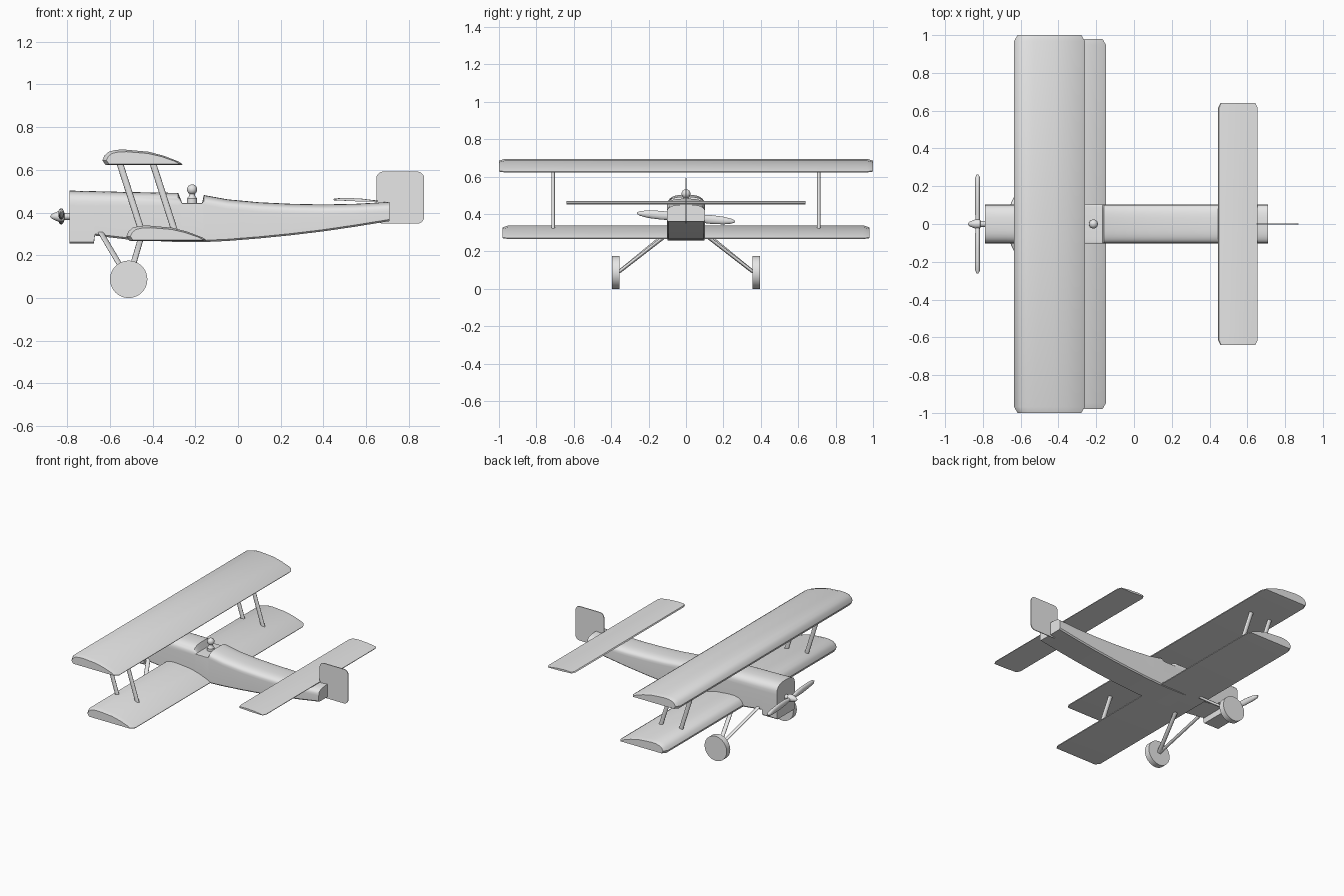
import bpy, bmesh, math
from mathutils import Vector

if "Cube" in bpy.data.objects:
    bpy.data.objects.remove(bpy.data.objects["Cube"])

grey = bpy.data.materials.new("plain_grey")
grey.diffuse_color = (0.8, 0.8, 0.8, 1)
grey.use_nodes = True
grey.node_tree.nodes["Principled BSDF"].inputs["Base Color"].default_value = grey.diffuse_color


def finish(name, bm, angle=35):
    bmesh.ops.recalc_face_normals(bm, faces=bm.faces)
    mesh = bpy.data.meshes.new(name)
    bm.to_mesh(mesh)
    bm.free()
    mesh.materials.append(grey)
    ob = bpy.data.objects.new(name, mesh)
    bpy.context.collection.objects.link(ob)
    bpy.ops.object.select_all(action='DESELECT')
    ob.select_set(True)
    bpy.context.view_layer.objects.active = ob
    bpy.ops.object.shade_smooth_by_angle(angle=math.radians(angle))
    return ob


def loft(name, rings, angle=35):
    """Skin a list of closed rings and cap both ends."""
    bm = bmesh.new()
    vs = [[bm.verts.new(p) for p in r] for r in rings]
    n = len(vs[0])
    for a, b in zip(vs, vs[1:]):
        for i in range(n):
            j = (i + 1) % n
            bm.faces.new((a[i], a[j], b[j], b[i]))
    bm.faces.new(vs[0])
    bm.faces.new(vs[-1])
    return finish(name, bm, angle)


def circle(n):
    return [(math.cos(2 * math.pi * i / n), math.sin(2 * math.pi * i / n)) for i in range(n)]


def rod(name, a, b, rx, ry):
    """Strut with an oval horizontal section."""
    return loft(name, [[(p[0] + rx * c, p[1] + ry * s, p[2]) for c, s in circle(12)] for p in (a, b)], 50)


def lathe(name, profile, origin, axis, n=24):
    """Turned part: profile holds (distance along axis, radius)."""
    rings = []
    for d, r in profile:
        ring = []
        for c, s in circle(n):
            v = {'x': (d, r * c, r * s), 'y': (r * c, d, r * s), 'z': (r * c, r * s, d)}[axis]
            ring.append(Vector(origin) + Vector(v))
        rings.append(ring)
    return loft(name, rings)


# Fuselage: square-bottomed, round-topped sections (x, bottom, top, arch height)
stations = [
    (-0.79, 0.255, 0.503, 0.07), (-0.675, 0.255, 0.50, 0.07), (-0.67, 0.292, 0.50, 0.07),
    (-0.50, 0.272, 0.496, 0.065), (-0.28, 0.262, 0.492, 0.06), (-0.262, 0.262, 0.446, 0.003),
    (-0.168, 0.262, 0.446, 0.003), (-0.16, 0.262, 0.482, 0.045), (-0.05, 0.267, 0.462, 0.045),
    (0.10, 0.279, 0.448, 0.045), (0.25, 0.294, 0.441, 0.045), (0.40, 0.312, 0.438, 0.045),
    (0.55, 0.334, 0.441, 0.045), (0.71, 0.36, 0.45, 0.045)]


def fuselage_ring(x, bottom, top, arch):
    w = 0.102
    ring = [(x, -w + 0.008, bottom), (x, w - 0.008, bottom), (x, w, bottom + 0.008)]
    for i in range(17):
        t = math.pi * i / 16
        c, s = math.cos(t), math.sin(t)
        ring.append((x, w * math.copysign(abs(c) ** 0.7, c), top - arch + arch * abs(s) ** 0.7))
    return ring + [(x, -w, bottom + 0.008)]


loft("fuselage", [fuselage_ring(*s) for s in stations], 40)

# Wings: one cambered profile with bevelled tips
profile = [(-0.62, 0.622), (-0.635, 0.645), (-0.625, 0.668), (-0.605, 0.685), (-0.57, 0.694),
           (-0.53, 0.695), (-0.42, 0.685), (-0.35, 0.667), (-0.28, 0.64), (-0.26, 0.627), (-0.262, 0.622)]


def wing(name, half_span, dx, dz):
    rings = []
    for y, k in ((-half_span, 0.9), (-half_span + 0.032, 1), (half_span - 0.032, 1), (half_span, 0.9)):
        rings.append([(-0.45 + (x + 0.45) * k + dx, y, 0.645 + (z - 0.645) * (2 * k - 1 if k < 1 else 1) + dz)
                      for x, z in profile])
    loft(name, rings, 30)


wing("upper_wing", 1.0, 0, 0)
wing("lower_wing", 0.98, 0.112, -0.356)

# Tailplane: thin cambered slab with clipped corners
tail = [(0.445, 0.458), (0.45, 0.466), (0.50, 0.469), (0.58, 0.465), (0.655, 0.456), (0.655, 0.452), (0.55, 0.453)]
loft("tailplane", [[(0.55 + (x - 0.55) * k, y, z) for x, z in tail]
                   for y, k in ((-0.64, 0.88), (-0.615, 1), (0.615, 1), (0.64, 0.88))])

# Rudder: thin plate with rounded corners
outline = []
for cx, cz, start in ((0.84, 0.56, 0), (0.68, 0.56, 90), (0.68, 0.38, 180), (0.84, 0.38, 270)):
    for i in range(6):
        a = math.radians(start + 18 * i)
        outline.append((cx + 0.032 * math.cos(a), cz + 0.032 * math.sin(a)))
loft("rudder", [[(x, y, z) for x, z in outline] for y in (-0.003, 0.003)])

# Wing struts, undercarriage legs and wheels on both sides
for side, s in (("left", -1), ("right", 1)):
    rod(side + "_front_wing_strut", (-0.555, s * 0.71, 0.635), (-0.452, s * 0.71, 0.315), 0.016, 0.009)
    rod(side + "_rear_wing_strut", (-0.40, s * 0.71, 0.635), (-0.297, s * 0.71, 0.315), 0.016, 0.009)
    rod(side + "_front_leg", (-0.645, s * 0.09, 0.31), (-0.512, s * 0.365, 0.085), 0.014, 0.015)
    rod(side + "_rear_leg", (-0.452, s * 0.10, 0.29), (-0.512, s * 0.365, 0.085), 0.014, 0.015)
    lathe(side + "_wheel", [(-0.02, 0.0875), (0.02, 0.0875)], (-0.512, s * 0.376, 0.0875), 'y', 40)

# Propeller: pointed spinner, shaft and two slightly tilted blades
lathe("spinner", [(-0.88, 0.002), (-0.872, 0.011), (-0.855, 0.019), (-0.838, 0.025), (-0.815, 0.025),
                  (-0.813, 0.016), (-0.78, 0.016)], (0, 0, 0.382), 'x')
for side, s in (("left", -1), ("right", 1)):
    rings = []
    for y, h in ((0, 0.010), (0.03, 0.012), (0.07, 0.021), (0.13, 0.024), (0.20, 0.021), (0.245, 0.013), (0.262, 0.004)):
        rings.append([(-0.828 + min(0.013, h) * c, s * y, 0.382 - 0.085 * s * y + h * q) for c, q in circle(14)])
    loft(side + "_blade", rings, 50)

# Pilot: tapered shoulders and round head
lathe("pilot_body", [(0.44, 0.024), (0.465, 0.024), (0.478, 0.014), (0.495, 0.012)], (-0.215, 0, 0), 'z', 16)
bm = bmesh.new()
bmesh.ops.create_uvsphere(bm, u_segments=20, v_segments=12, radius=0.024)
bmesh.ops.translate(bm, verts=bm.verts, vec=(-0.215, 0, 0.508))
finish("pilot_head", bm)
